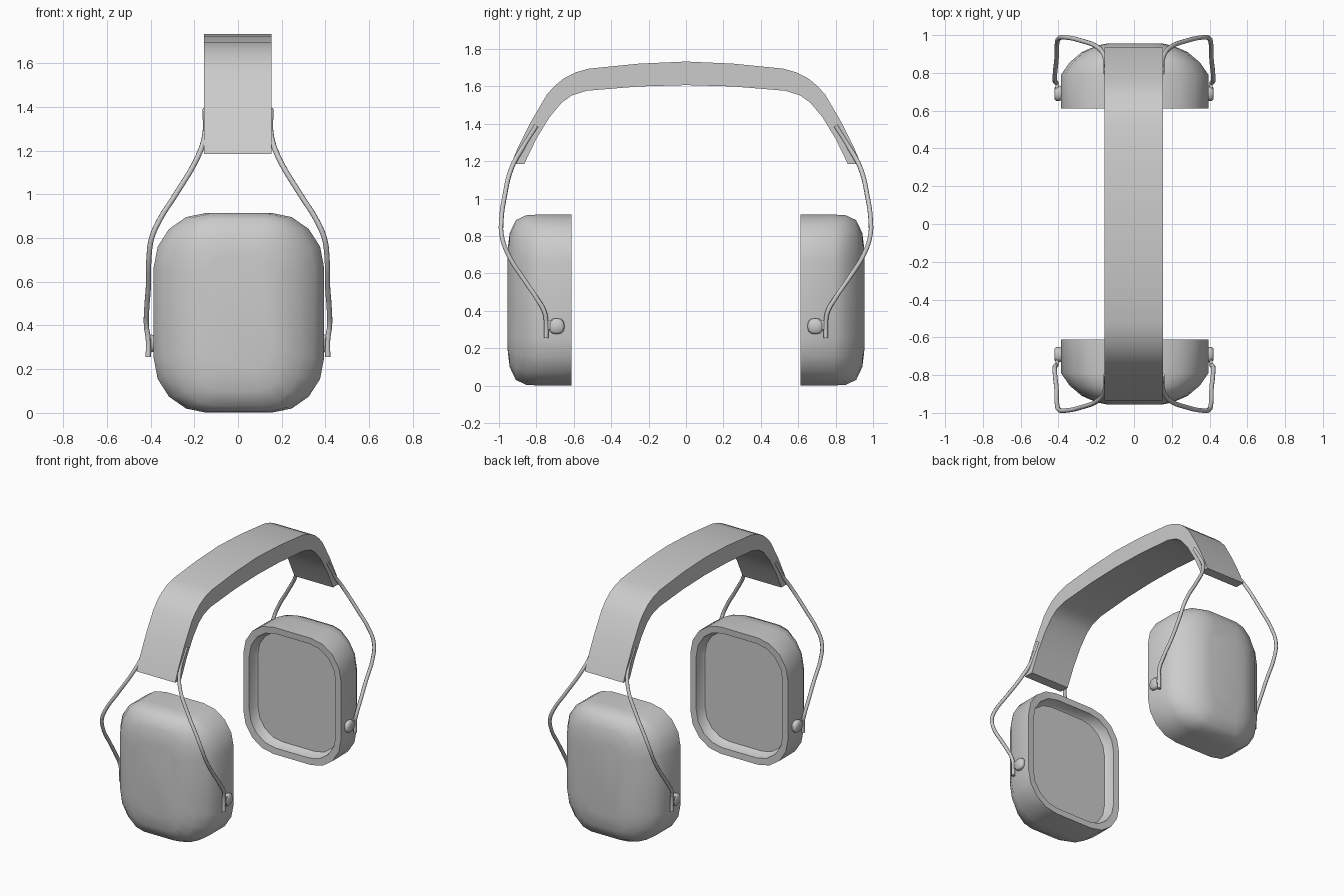
import bpy, bmesh, math
from mathutils import Matrix

if "Cube" in bpy.data.objects:
    bpy.data.objects.remove(bpy.data.objects["Cube"])


def finish(bm, name, angle):
    bmesh.ops.recalc_face_normals(bm, faces=bm.faces[:])
    mesh = bpy.data.meshes.new(name)
    bm.to_mesh(mesh)
    bm.free()
    ob = bpy.data.objects.new(name, mesh)
    bpy.context.collection.objects.link(ob)
    bpy.ops.object.select_all(action='DESELECT')
    ob.select_set(True)
    bpy.context.view_layer.objects.active = ob
    bpy.ops.object.shade_smooth_by_angle(angle=math.radians(angle))
    return ob


def rounded_rect(hx, hz, rx, rz, n=4):
    pts = []
    for q, (sx, sz) in enumerate([(1, 1), (-1, 1), (-1, -1), (1, -1)]):
        for i in range(n + 1):
            a = math.pi / 2 * (q + i / n)
            pts.append((sx * (hx - rx) + rx * math.cos(a),
                        sz * (hz - rz) + rz * math.sin(a)))
    return pts


# Headband: side profile extruded across x
outer = [(0, 1.733), (0.25, 1.722), (0.52, 1.695), (0.59, 1.675), (0.655, 1.642),
         (0.705, 1.60), (0.745, 1.555), (0.83, 1.41), (0.90, 1.27), (0.935, 1.185)]
inner = [(0.865, 1.185), (0.80, 1.32), (0.73, 1.435), (0.665, 1.513), (0.61, 1.552),
         (0.53, 1.577), (0.25, 1.60), (0, 1.607)]
bm = bmesh.new()
top = [(-y, z) for y, z in outer[:0:-1]] + outer
low = [(-y, z) for y, z in inner[:-1]] + inner[::-1]
# both chains run from -y to +y; the profile is closed by walking back along the inner one
profile = top + low[::-1]
ends = [[bm.verts.new((x, y, z)) for y, z in profile] for x in (-0.155, 0.153)]
for i in range(len(profile)):
    j = (i + 1) % len(profile)
    bm.faces.new((ends[0][i], ends[0][j], ends[1][j], ends[1][i]))
for e in ends:
    bm.faces.new(e)
finish(bm, "headband", 35)

# Ear cups: rounded rings from recess floor, over the rim, to the outer face
rings = [(0.685, 0.065, 0.065), (0.675, 0.055, 0.055), (0.615, 0.045, 0.045),
         (0.612, 0.0, 0.0), (0.79, 0.0, 0.0), (0.855, 0.045, 0.004),
         (0.91, 0.11, 0.03), (0.943, 0.185, 0.10), (0.955, 0.24, 0.20)]
for side, label in ((-1, "front"), (1, "back")):
    bm = bmesh.new()
    loops = []
    for y, ix, iz in rings:
        pts = rounded_rect(0.39 - ix, 0.457 - iz,
                           max(0.24 - ix * 0.7, 0.06), max(0.25 - iz * 0.7, 0.06))
        loops.append([bm.verts.new((x + 0.004, side * y, z + 0.458)) for x, z in pts])
    for a, b in zip(loops, loops[1:]):
        for i in range(len(a)):
            j = (i + 1) % len(a)
            bm.faces.new((a[i], a[j], b[j], b[i]))
    bm.faces.new(loops[0])
    bm.faces.new(loops[-1])
    finish(bm, label + "_ear_cup", 40)

# Wire arms and the pivot buttons they hold
path = [(0.15, 0.80, 1.39), (0.152, 0.875, 1.27), (0.185, 0.93, 1.17), (0.285, 0.972, 1.0),
        (0.355, 0.987, 0.89), (0.395, 0.985, 0.80), (0.408, 0.95, 0.70), (0.41, 0.875, 0.58),
        (0.418, 0.80, 0.47), (0.419, 0.757, 0.395), (0.411, 0.748, 0.34), (0.411, 0.748, 0.255)]
for sy, label in ((-1, "front"), (1, "back")):
    for sx, hand in ((-1, "left"), (1, "right")):
        cu = bpy.data.curves.new("wire", 'CURVE')
        cu.dimensions = '3D'
        cu.bevel_depth = 0.0125
        cu.bevel_resolution = 2
        cu.resolution_u = 5
        cu.use_fill_caps = True
        sp = cu.splines.new('BEZIER')
        sp.bezier_points.add(len(path) - 1)
        for p, (x, y, z) in zip(sp.bezier_points, path):
            p.co = (sx * x, sy * y, z)
            p.handle_left_type = p.handle_right_type = 'AUTO'
        ob = bpy.data.objects.new(f"{label}_{hand}_wire_arm", cu)
        bpy.context.collection.objects.link(ob)
        bpy.ops.object.select_all(action='DESELECT')
        ob.select_set(True)
        bpy.context.view_layer.objects.active = ob
        bpy.ops.object.convert(target='MESH')
        bpy.ops.object.shade_smooth_by_angle(angle=math.radians(50))

        # Button: squat rounded disc with a short neck to the wire
        bm = bmesh.new()
        loops = []
        for x, r in ((0.375, 0.034), (0.40, 0.042), (0.412, 0.040), (0.421, 0.030)):
            loops.append([bm.verts.new((sx * x, sy * 0.692 + cy, 0.318 + cz))
                          for cy, cz in rounded_rect(r, r, r * 0.8, r * 0.8, 3)])
        for a, b in zip(loops, loops[1:]):
            for i in range(len(a)):
                j = (i + 1) % len(a)
                bm.faces.new((a[i], a[j], b[j], b[i]))
        bm.faces.new(loops[0])
        bm.faces.new(loops[-1])
        bmesh.ops.create_cube(bm, size=1, matrix=Matrix.Translation((sx * 0.408, sy * 0.735, 0.325))
                              @ Matrix.Diagonal((0.016, 0.04, 0.05, 1)))
        finish(bm, f"{label}_{hand}_pivot_button", 50)
